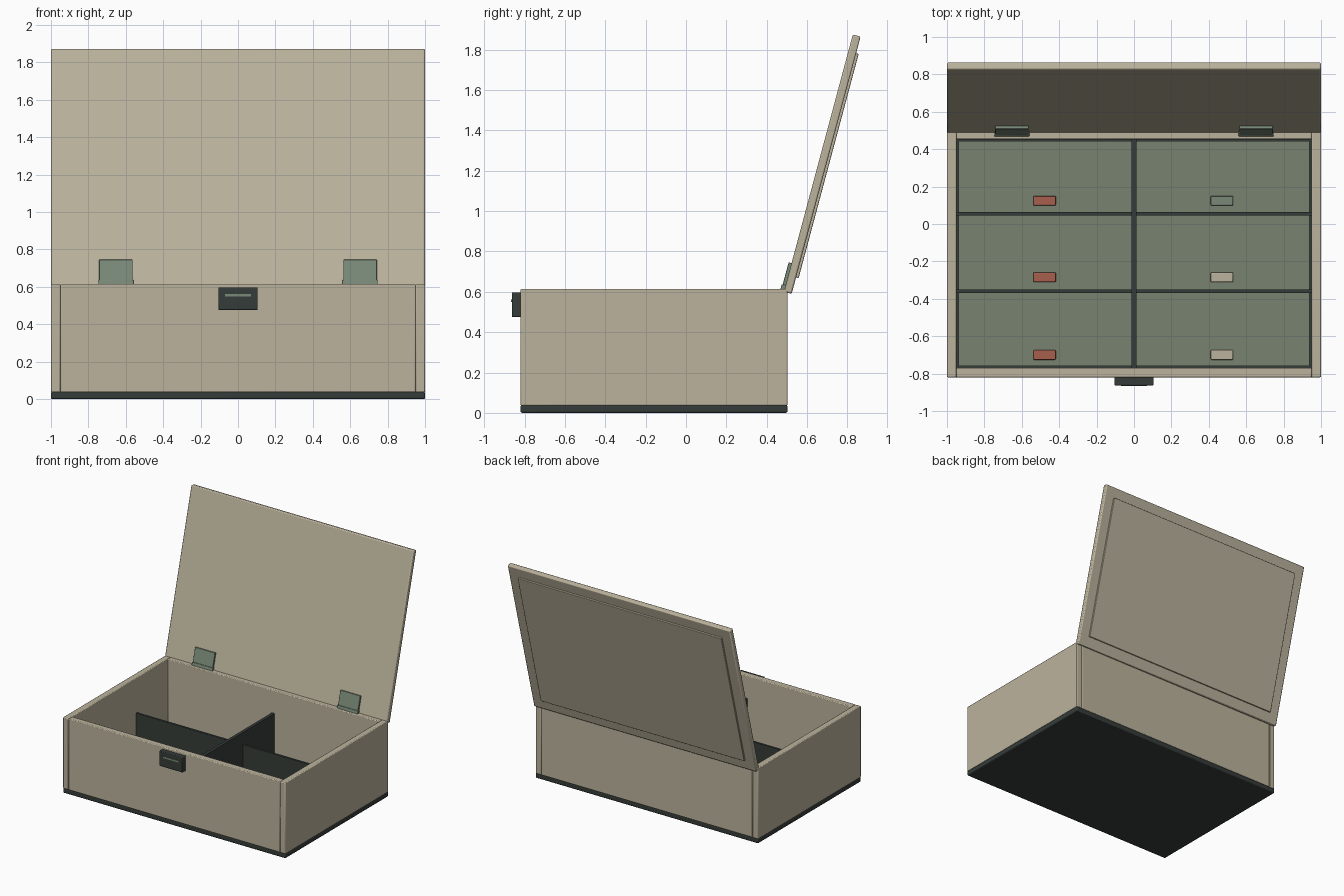
import bpy, math
from mathutils import Matrix, Vector

if "Cube" in bpy.data.objects:
    bpy.data.objects.remove(bpy.data.objects["Cube"])


def material(name, rgb):
    m = bpy.data.materials.new(name)
    m.diffuse_color = (*rgb, 1)
    m.use_nodes = True
    m.node_tree.nodes["Principled BSDF"].inputs["Base Color"].default_value = m.diffuse_color
    return m


BEIGE = material("warm_beige", (0.50, 0.45, 0.335))
DARK = material("charcoal", (0.036, 0.046, 0.041))
FELT = material("felt_green", (0.19, 0.225, 0.16))
GREEN = material("hinge_green", (0.19, 0.25, 0.185))
RED = material("brick_red", (0.38, 0.115, 0.075))


def box(name, mat, x, y, z, bevel=0.0, frame=None):
    """Box from (min, max) ranges, optionally placed in a tilted frame."""
    size = Vector((x[1] - x[0], y[1] - y[0], z[1] - z[0]))
    centre = Vector((sum(x) / 2, sum(y) / 2, sum(z) / 2))
    bpy.ops.mesh.primitive_cube_add(size=1)
    ob = bpy.context.object
    ob.name = name
    ob.data.transform(Matrix.Translation(centre) @ Matrix.Diagonal((*size, 1)))
    ob.data.materials.append(mat)
    if frame:
        ob.matrix_world = frame
    if bevel:
        b = ob.modifiers.new("soft_edges", "BEVEL")
        b.width = bevel
        b.segments = 2
        bpy.ops.object.shade_smooth_by_angle(angle=math.radians(35))
    return ob


FRONT, BACK = -0.82, 0.503
WALL, TOP, BASE = 0.05, 0.615, 0.04

# Case: base plate and four walls
box("base", DARK, (-1, 1), (FRONT, BACK), (0, BASE), 0.008)
for side, s in (("left", -1), ("right", 1)):
    xs = sorted((s * (1 - WALL), s))
    box(side + "_wall", BEIGE, xs, (FRONT, BACK), (BASE - 0.004, TOP), 0.006)
inner = 1 - WALL
box("front_wall", BEIGE, (-inner, inner), (FRONT, FRONT + WALL), (BASE - 0.004, TOP), 0.006)
box("back_wall", BEIGE, (-inner, inner), (BACK - WALL, BACK), (BASE - 0.004, TOP), 0.006)

# Dividers: one tall lengthwise, two lower crosswise
y0, y1 = FRONT + WALL, BACK - WALL
rows = (-0.36, 0.055)
box("centre_divider", DARK, (-0.0125, 0.0125), (y0, y1), (BASE, 0.43))
for i, y in enumerate(rows):
    for side, xs in (("left", (-inner, -0.0125)), ("right", (0.0125, inner))):
        box(f"cross_divider_{side}_{i}", DARK, xs, (y - 0.009, y + 0.009), (BASE, 0.33))

# Felt pads and a label tab in each compartment
cells = ((y0 + 0.012, rows[0] - 0.009), (rows[0] + 0.009, rows[1] - 0.009),
         (rows[1] + 0.009, y1 - 0.008))
tab_y = (-0.70, -0.285, 0.125)
tab_colours = ((RED, BEIGE), (RED, BEIGE), (RED, GREEN))
for r, (ya, yb) in enumerate(cells):
    for c, (xa, xb) in enumerate(((-0.938, -0.0125), (0.0125, 0.938))):
        box(f"felt_pad_{r}_{c}", FELT, (xa, xb), (ya, yb), (BASE, 0.055))
        x = (-0.478, 0.47)[c]
        box(f"label_tab_{r}_{c}", tab_colours[r][c], (x - 0.06, x + 0.06),
            (tab_y[r] - 0.026, tab_y[r] + 0.026), (0.055, 0.075), 0.005)

# Open lid, leaning back; local y runs through its thickness
LID = Matrix.Translation((0, 0.485, 0.60)) @ Matrix.Rotation(math.radians(-15), 4, "X")
box("lid", BEIGE, (-1, 1), (0, 0.04), (0, 1.32), 0.008, LID)
box("lid_outer_panel", BEIGE, (-0.915, 0.915), (0.038, 0.053), (0.085, 1.235), 0.003, LID)

# Hinges: a leaf on the lid and a knuckle on the back wall
for side, s in (("left", -1), ("right", 1)):
    x = s * 0.653
    box(side + "_hinge_leaf", GREEN, (x - 0.09, x + 0.09), (-0.015, 0.002),
        (0.02, 0.147), 0.003, LID)
    box(side + "_hinge_knuckle", GREEN, (x - 0.094, x + 0.094), (-0.02, 0.004),
        (0.004, 0.034), 0.004, LID)

# Front latch with a thin inlay
box("latch", DARK, (-0.105, 0.105), (-0.863, FRONT + 0.002), (0.475, 0.597), 0.005)
box("latch_inlay", GREEN, (-0.07, 0.07), (-0.866, -0.861), (0.549, 0.563))
